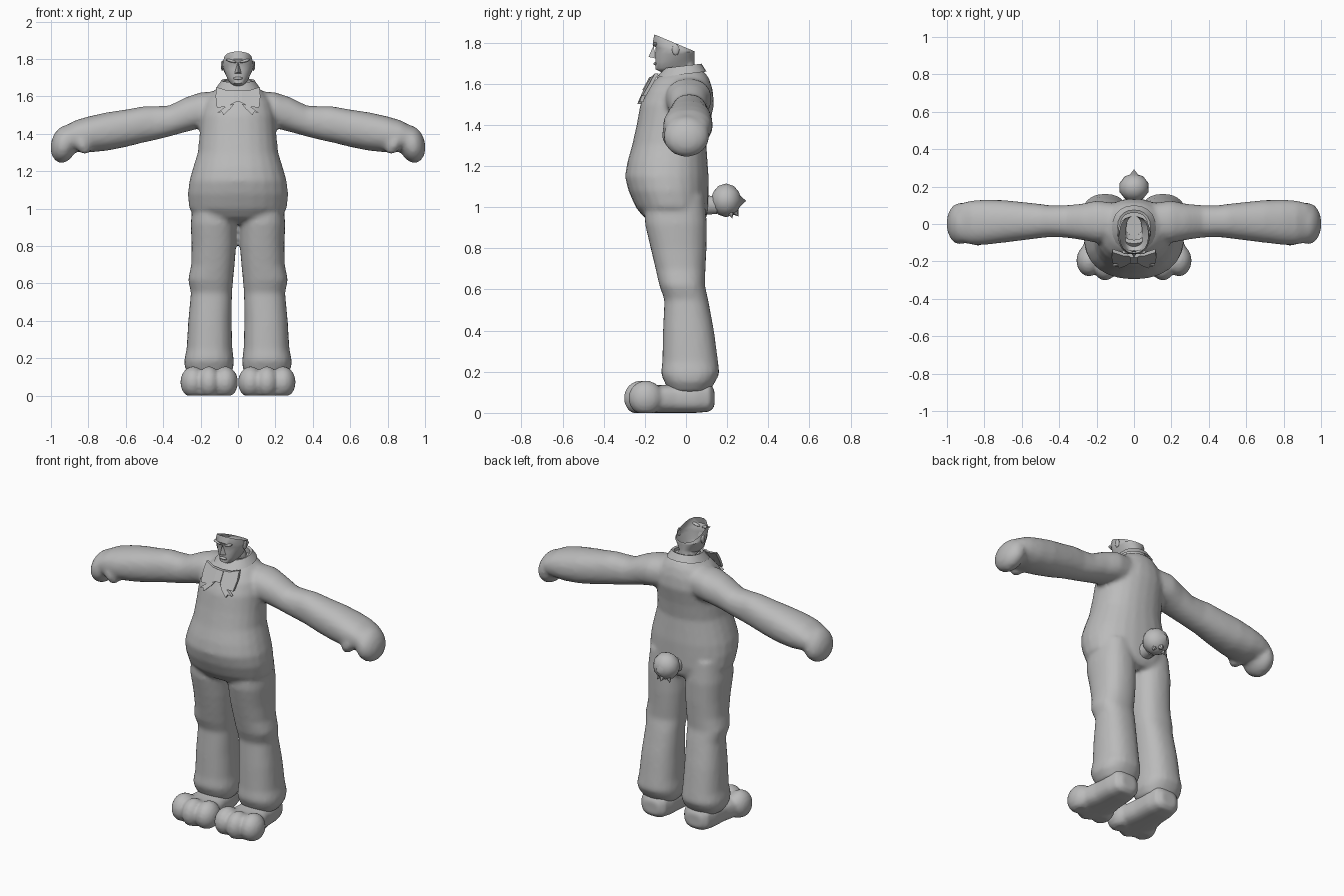
import bpy, bmesh, math
from mathutils import Vector, Matrix

if "Cube" in bpy.data.objects:
    bpy.data.objects.remove(bpy.data.objects["Cube"])

grey = bpy.data.materials.new("plain grey")
grey.diffuse_color = (0.5, 0.5, 0.5, 1)
grey.use_nodes = True
grey.node_tree.nodes["Principled BSDF"].inputs["Base Color"].default_value = grey.diffuse_color


def finish(bm, name, voxel=0, smooth=0, angle=40):
    bmesh.ops.recalc_face_normals(bm, faces=bm.faces)
    me = bpy.data.meshes.new(name)
    bm.to_mesh(me)
    bm.free()
    me.materials.append(grey)
    ob = bpy.data.objects.new(name, me)
    bpy.context.collection.objects.link(ob)
    bpy.ops.object.select_all(action='DESELECT')
    bpy.context.view_layer.objects.active = ob
    ob.select_set(True)
    if voxel:
        m = ob.modifiers.new("fuse", 'REMESH')
        m.mode, m.voxel_size, m.use_smooth_shade = 'VOXEL', voxel, True
        s = ob.modifiers.new("soften", 'SMOOTH')
        s.factor, s.iterations = 0.5, smooth
    else:
        bpy.ops.object.shade_smooth_by_angle(angle=math.radians(angle))
    return ob


def spow(v, e):
    return math.copysign(abs(v) ** e, v)


def loft(bm, rings, caps=True):
    """Skin a list of equally long point rings."""
    vr = [[bm.verts.new(p) for p in r] for r in rings]
    n = len(vr[0])
    for a, b in zip(vr, vr[1:]):
        for i in range(n):
            bm.faces.new((a[i], a[(i + 1) % n], b[(i + 1) % n], b[i]))
    if caps:
        bm.faces.new(vr[0])
        bm.faces.new(vr[-1])


def oval(axis, at, u0, u1, v0, v1, n=24, e=0.9):
    """Rounded ring spanning u0..u1, v0..v1 across the given axis."""
    pts = []
    for i in range(n):
        t = 2 * math.pi * i / n
        u = (u0 + u1) / 2 + (u1 - u0) / 2 * spow(math.cos(t), e)
        v = (v0 + v1) / 2 + (v1 - v0) / 2 * spow(math.sin(t), e)
        pts.append({'x': (at, u, v), 'y': (u, at, v), 'z': (u, v, at)}[axis])
    return pts


def ball(bm, c, r, sub=3, tilt=0):
    mat = Matrix.Translation(c) @ Matrix.Rotation(tilt, 4, 'Y') @ Matrix.Diagonal((*r, 1))
    bmesh.ops.create_icosphere(bm, subdivisions=sub, radius=1, matrix=mat)


# Body: torso, trouser legs, arms and mittens fused into one skin
bm = bmesh.new()
torso = [(0.92, .12, -.13, .08), (0.95, .215, -.205, .10), (1.0, .262, -.245, .11),
         (1.08, .268, -.28, .11), (1.15, .26, -.297, .11), (1.22, .24, -.285, .105),
         (1.3, .215, -.262, .10), (1.4, .205, -.24, .115), (1.5, .20, -.222, .137),
         (1.57, .18, -.19, .13), (1.62, .14, -.15, .115), (1.66, .09, -.1, .09)]
loft(bm, [oval('z', z, -w, w, a, b) for z, w, a, b in torso])
legs = [(1.05, .03, .24, -.2, .09), (0.92, .008, .253, -.2, .102), (0.8, .01, .248, -.172, .1),
        (0.7, .018, .25, -.148, .095), (0.62, .026, .267, -.13, .092), (0.55, .032, .252, -.105, .108),
        (0.4, .034, .266, -.112, .136), (0.25, .03, .275, -.115, .156), (0.19, .022, .288, -.122, .163),
        (0.15, .024, .285, -.105, .142), (0.1, .05, .25, -.08, .11)]
arms = [(.08, -.09, .11, 1.44, 1.63), (.2, -.1, .125, 1.43, 1.622), (.28, -.085, .108, 1.41, 1.595),
        (.37, -.072, .1, 1.385, 1.55), (.45, -.07, .1, 1.365, 1.548), (.5, -.075, .107, 1.355, 1.548),
        (.6, -.088, .118, 1.33, 1.53), (.7, -.1, .128, 1.31, 1.515), (.8, -.112, .13, 1.3, 1.493),
        (.87, -.11, .125, 1.305, 1.472), (.93, -.095, .11, 1.31, 1.44), (.965, -.06, .07, 1.33, 1.41)]
for s in (1, -1):
    loft(bm, [oval('z', z, s * a, s * b, c, d, e=.85) for z, a, b, c, d in legs])
    loft(bm, [oval('x', s * x, a, b, c, d) for x, a, b, c, d in arms])
    ball(bm, (s * .93, .002, 1.345), (.07, .112, .103), tilt=-s * .25)
    ball(bm, (s * .835, -.075, 1.35), (.04, .042, .065), tilt=s * .5)
bmesh.ops.recalc_face_normals(bm, faces=bm.faces)
finish(bm, "body_suit", .014, 4)

# Feet: shoe loft with three round toes, flat soles
foot = [(.138, .1, .2, .03, .11), (.115, .065, .235, .006, .15), (.05, .05, .25, 0, .15),
        (-.05, .045, .255, 0, .14), (-.13, .03, .275, 0, .135), (-.2, .02, .285, 0, .135),
        (-.25, .04, .27, 0, .11)]
for s, side in ((1, "left"), (-1, "right")):
    bm = bmesh.new()
    loft(bm, [oval('y', y, s * a, s * b, c, d, e=.7) for y, a, b, c, d in foot])
    for x, y, rx, ry in ((.068, -.205, .068, .085), (.155, -.222, .064, .08), (.24, -.195, .068, .085)):
        ball(bm, (s * x, y, .072), (rx, ry, .085))
    for v in bm.verts:
        # widen the lower half so the soles stay broad
        if v.co.z < 0.0:
            v.co.z = 0.0
    finish(bm, side + "_foot", .011, 2)

# Head: open-topped face shell, each ring slanting from front to back
bm = bmesh.new()
face = [(-.04, 1.62, 1.62, .05), (-.06, 1.66, 1.68, .05), (-.122, 1.656, 1.70, .043),
        (-.15, 1.67, 1.715, .054), (-.148, 1.70, 1.73, .066), (-.152, 1.745, 1.743, .08),
        (-.148, 1.775, 1.75, .086), (-.163, 1.8, 1.754, .083), (-.155, 1.84, 1.757, .076)]
rings = []
for yf, zf, zb, w in face:
    r = []
    for x, y, _ in oval('z', 0, -w, w, yf, .042, 18, .85):
        t = (y - yf) / (.042 - yf)
        r.append((x, y, zf + (zb - zf) * t))
    rings.append(r)
loft(bm, rings, caps=False)
finish(bm, "head_shell")

# Face details: nose wedge, brows, lips and ears
bm = bmesh.new()
nose = [bm.verts.new(p) for p in ((0, -.158, 1.785), (-.02, -.145, 1.722), (.02, -.145, 1.722), (0, -.182, 1.73))]
for f in ((0, 1, 3), (0, 3, 2), (1, 2, 3), (0, 2, 1)):
    bm.faces.new([nose[i] for i in f])
finish(bm, "nose")
bm = bmesh.new()
ball(bm, (0, -.149, 1.697), (.026, .009, .008), 2)
for s in (1, -1):
    ball(bm, (s * .036, -.15, 1.79), (.03, .012, .008), 2, -s * .25)
    ball(bm, (s * .084, -.05, 1.765), (.008, .018, .028), 2)
finish(bm, "brows_lips_ears")

# Collar: folded band, higher at the back than the front
bm = bmesh.new()
rings = []
for w, yf, yb, dz in ((.085, -.09, .06, -.03), (.075, -.085, .06, .012), (.088, -.105, .075, .016), (.118, -.145, .1, -.025)):
    rings.append([(x, y, 1.672 + dz + .12 * y) for x, y, _ in oval('z', 0, -w, w, yf, yb, 20)])
loft(bm, rings, caps=False)
finish(bm, "collar")

# Bow tie: thin plate lying against the sloping chest
bm = bmesh.new()


def plate(pts, lift):
    def place(x, z, d):
        return (x, -.236 + (z - 1.5) * .55 + .9 * x * x - d, z)
    front = [bm.verts.new(place(x, z, lift + .006)) for x, z in pts]
    back = [bm.verts.new(place(x, z, lift - .012)) for x, z in pts]
    n = len(pts)
    bm.faces.new(front)
    bm.faces.new(back[::-1])
    for i in range(n):
        bm.faces.new((front[i], back[i], back[(i + 1) % n], front[(i + 1) % n]))


for s in (1, -1):
    plate([(0, 1.63), (s * .06, 1.633), (s * .115, 1.65), (s * .12, 1.6), (s * .113, 1.54),
           (s * .06, 1.545), (0, 1.575)], .004)
    plate([(s * .02, 1.56), (s * .06, 1.55), (s * .112, 1.512), (s * .085, 1.517), (s * .078, 1.5), (s * .04, 1.535)], .001)
plate([(-.022, 1.57), (.022, 1.57), (.022, 1.632), (-.022, 1.632)], .009)
finish(bm, "bow_tie", angle=30)

# Tail: stub, faceted puff and pointed tufts
bm = bmesh.new()
ball(bm, (0, .195, 1.033), (.082, .075, .082), 2)
loft(bm, [oval('y', y, -r, r, 1.01 - r, 1.01 + r, 10) for y, r in ((.08, .05), (.15, .045))])
for tip, r in (((0, .292, 1.03), .06), ((0, .255, .955), .045), ((.045, .225, .945), .035),
               ((-.045, .225, .945), .035)):
    c, t = Vector((0, .2, 1.03)), Vector(tip)
    d = t - c
    rot = d.to_track_quat('Z', 'Y').to_matrix().to_4x4()
    bmesh.ops.create_cone(bm, cap_ends=True, segments=6, radius1=r, radius2=0, depth=d.length * .7,
                          matrix=Matrix.Translation(c + d * .65) @ rot)
finish(bm, "tail", angle=50)
